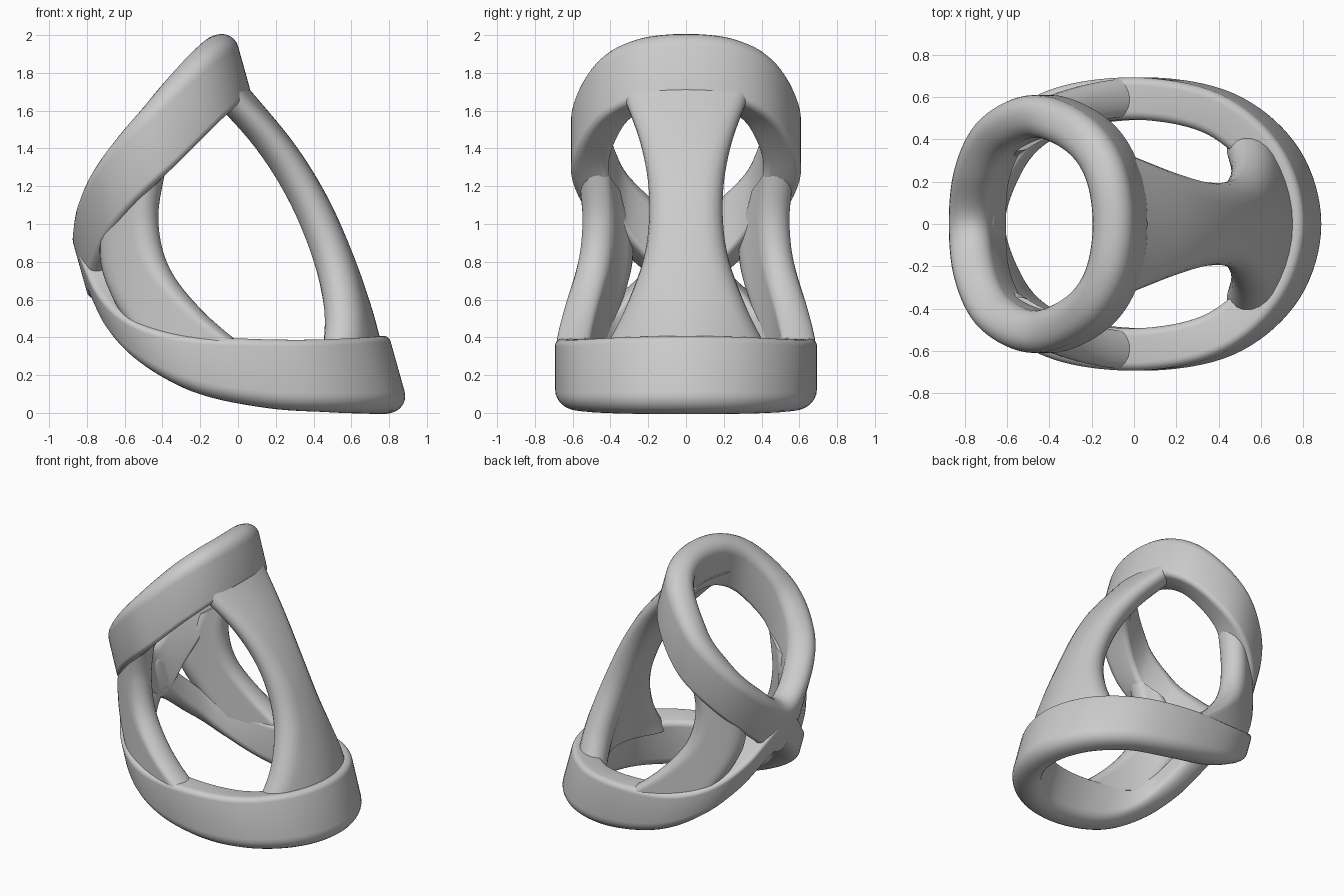
import bpy, bmesh
from math import sin, cos, pi, sqrt
from mathutils import Vector

if "Cube" in bpy.data.objects:
    bpy.data.objects.remove(bpy.data.objects["Cube"])

grey = bpy.data.materials.new("light_grey")
grey.use_nodes = True
grey.diffuse_color = (0.6, 0.6, 0.6, 1)
grey.node_tree.nodes["Principled BSDF"].inputs["Base Color"].default_value = (0.6, 0.6, 0.6, 1)


def loft(name, rows, closed):
    """Skin a list of equal-length loops; close it round or cap both ends."""
    bm = bmesh.new()
    loops = [[bm.verts.new(p) for p in row] for row in rows]
    count = len(loops[0])
    for i in range(len(loops) if closed else len(loops) - 1):
        a, b = loops[i], loops[(i + 1) % len(loops)]
        for j in range(count):
            k = (j + 1) % count
            bm.faces.new((a[j], a[k], b[k], b[j]))
    if not closed:
        bm.faces.new(loops[0])
        bm.faces.new(loops[-1])
    bmesh.ops.recalc_face_normals(bm, faces=bm.faces)
    mesh = bpy.data.meshes.new(name)
    bm.to_mesh(mesh)
    bm.free()
    mesh.materials.append(grey)
    obj = bpy.data.objects.new(name, mesh)
    bpy.context.collection.objects.link(obj)
    bpy.ops.object.select_all(action="DESELECT")
    obj.select_set(True)
    bpy.context.view_layer.objects.active = obj
    bpy.ops.object.shade_smooth_by_angle(angle=0.7)
    return obj


def blend(p, t):
    """Catmull-Rom value between the middle two of four tuples."""
    return [b + 0.5 * t * (c - a + t * (2 * a - 5 * b + 4 * c - d + t * (3 * (b - c) + d - a)))
            for a, b, c, d in zip(*p)]


def spline(keys, s):
    """Open spline through the keys, s in 0..1."""
    f = s * (len(keys) - 1)
    i = min(int(f), len(keys) - 2)
    return blend([keys[max(0, min(len(keys) - 1, i + d))] for d in (-1, 0, 1, 2)], f - i)


def arc(cx, cy, r, start, steps=6):
    return [(cx + r * cos(start + pi / 2 * i / steps), cy + r * sin(start + pi / 2 * i / steps))
            for i in range(steps + 1)]


def band_profile(width, half, crest, edge):
    """Rounded bar: (radial, along) pairs, large radius at the crest end."""
    return (arc(half - edge, width - edge, edge, 0) + arc(edge - half, width - edge, edge, pi / 2)
            + arc(crest - half, crest, crest, pi) + arc(half - crest, crest, crest, 3 * pi / 2))


AXIS = Vector((0.27, 0, -0.963))
ACROSS = Vector((0.963, 0, 0.27))


def band(name, half_keys, side, steps=8):
    """Bar swept round a loop of crest keys (x, y, z, width) mirrored in y."""
    keys = half_keys + [(x, -y, z, w) for x, y, z, w in half_keys[-2:0:-1]]
    n = len(keys)
    path = [blend([keys[(i + d) % n] for d in (-1, 0, 1, 2)], k / steps)
            for i in range(n) for k in range(steps)]
    rows = []
    for i, (x, y, z, w) in enumerate(path):
        after, before = path[(i + 1) % len(path)], path[i - 1]
        out = (ACROSS * (after[1] - before[1]) - Vector((0, after[0] - before[0], 0))).normalized()
        base = Vector((x, y, z))
        rows.append([base + out * r + AXIS * (t * side) for r, t in band_profile(w, 0.1, 0.09, 0.04)])
    return loft(name, rows, True)


# The two finger bands, meeting at the -x end
band("upper_band", [(-0.12, 0, 2.0, 0.355), (-0.16, 0.25, 1.97, 0.365), (-0.28, 0.42, 1.86, 0.38),
                    (-0.49, 0.51, 1.63, 0.385), (-0.68, 0.425, 1.38, 0.37), (-0.775, 0.24, 1.17, 0.38),
                    (-0.8, 0, 1.01, 0.4)], 1)
band("lower_band", [(0.81, 0, 0, 0.405), (0.725, 0.295, 0, 0.4), (0.49, 0.51, 0.005, 0.39),
                    (0.16, 0.59, 0.025, 0.38), (-0.2, 0.565, 0.1, 0.33), (-0.45, 0.46, 0.24, 0.28),
                    (-0.6, 0.28, 0.42, 0.27), (-0.685, 0, 0.62, 0.3)], -1)


def strut(name, surface, half_width, half, steps=32):
    """Curved plate with round edges following surface(s, q)."""
    rows = []
    for i in range(steps + 1):
        s = i / steps
        flat = half_width(s) - half
        outline = [(flat * (k / 5 - 1), half) for k in range(10)]
        outline += [(flat + half * sin(pi * k / 10), half * cos(pi * k / 10)) for k in range(11)]
        outline += [(flat * (1 - k / 5), -half) for k in range(1, 10)]
        outline += [(-flat - half * sin(pi * k / 10), -half * cos(pi * k / 10)) for k in range(10)]
        row = []
        for q, n in outline:
            tangent = surface(s, q + 0.01) - surface(s, q - 0.01)
            normal = Vector((tangent.y, -tangent.x, 0)).normalized()
            row.append(surface(s, q) + normal * n)
        rows.append(row)
    return loft(name, rows, False)


# Long waisted strut on the +x side: centre x, z, half width
LONG = [(0.67, 0.3, 0.43), (0.605, 0.55, 0.31), (0.5, 0.85, 0.21), (0.365, 1.15, 0.19),
        (0.19, 1.43, 0.235), (-0.05, 1.72, 0.34)]


def long_surface(s, q):
    x, z, w = spline(LONG, s)
    return Vector((x - q * q * (1.1 - 0.3 * s), q, z))


strut("long_strut", long_surface, lambda s: spline(LONG, s)[2], 0.105)

# Short side struts in the crotch of the bands: near edge x, z and far edge x, z
SHORT = [(-0.54, 0.42, 0.1, 0.3), (-0.64, 0.6, -0.18, 0.53), (-0.7, 0.77, -0.37, 0.77),
         (-0.7, 0.94, -0.43, 1.03), (-0.62, 1.14, -0.39, 1.3)]


def short_width(s):
    xl, zl, xr, zr = spline(SHORT, s)
    return 0.5 * sqrt((xr - xl) ** 2 + 0.5 * (zr - zl) ** 2) + 0.02


for side, label in ((-1, "front"), (1, "back")):
    def short_surface(s, q):
        xl, zl, xr, zr = spline(SHORT, s)
        f = 0.5 + 0.5 * q / short_width(s)
        x = xl + (xr - xl) * f
        y = 0.605 * sqrt(1 - ((x - 0.1) / 0.93) ** 2)
        return Vector((x, side * y, zl + (zr - zl) * f))

    strut(label + "_side_strut", short_surface, short_width, 0.09)
